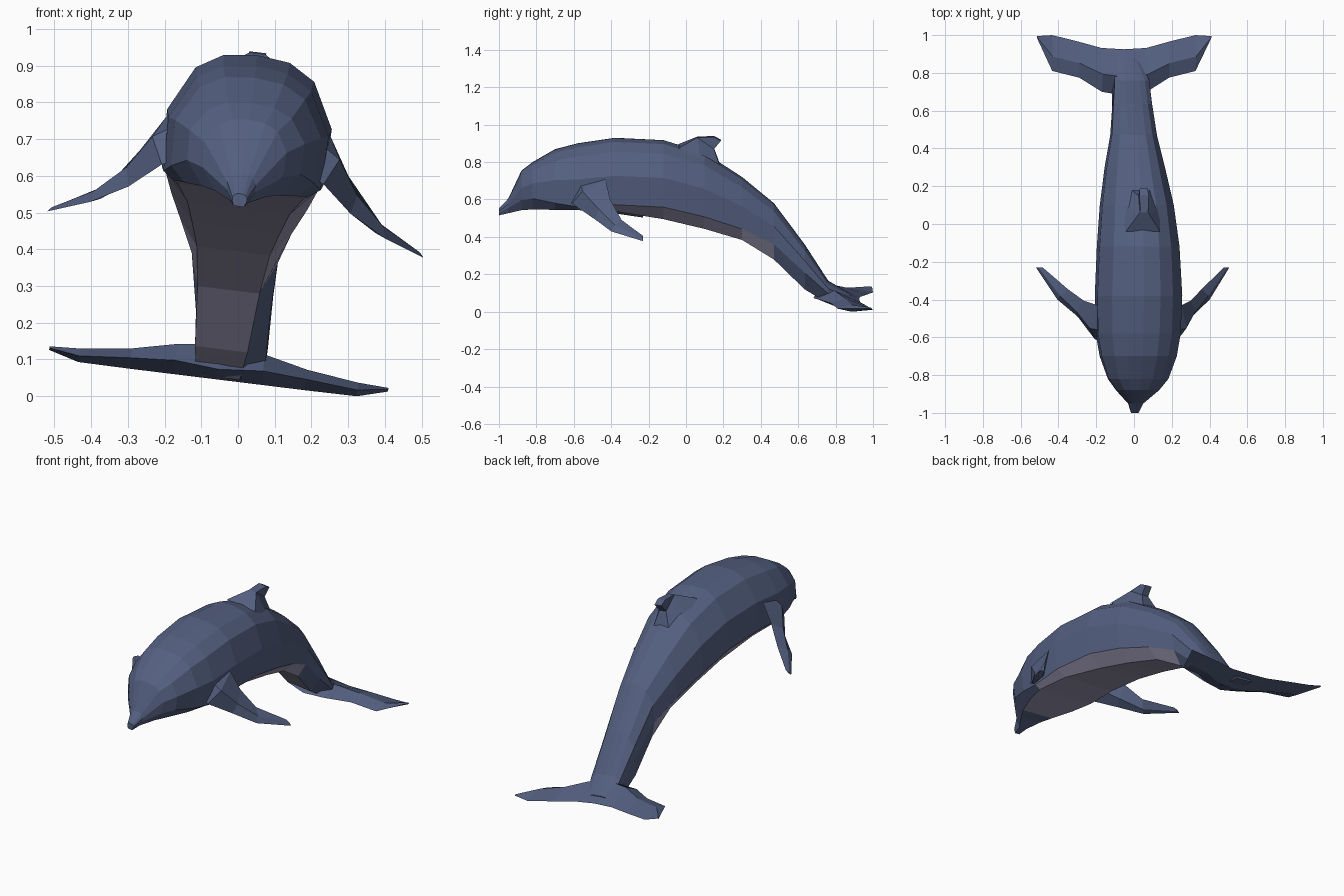
import bpy, bmesh, math
from mathutils import Vector, Matrix

if "Cube" in bpy.data.objects:
    bpy.data.objects.remove(bpy.data.objects["Cube"])

# Symmetric parts are built around the axis, then rolled and lifted together
ROLL = Matrix.Translation((0, 0, 0.5)) @ Matrix.Rotation(math.radians(7), 4, 'Y')


def material(name, rgb):
    m = bpy.data.materials.new(name)
    m.diffuse_color = (*rgb, 1)
    m.use_nodes = True
    m.node_tree.nodes["Principled BSDF"].inputs["Base Color"].default_value = m.diffuse_color
    return m


BLUE = material("slate_blue", (0.088, 0.116, 0.216))
BELLY = material("belly_grey", (0.32, 0.30, 0.43))


def finish(name, bm):
    bmesh.ops.recalc_face_normals(bm, faces=bm.faces)
    bm.transform(ROLL)
    mesh = bpy.data.meshes.new(name)
    bm.to_mesh(mesh)
    bm.free()
    mesh.materials.append(BLUE)
    mesh.materials.append(BELLY)
    ob = bpy.data.objects.new(name, mesh)
    bpy.context.collection.objects.link(ob)
    return ob


def loft(name, rings, rule=None):
    """Skin closed rings; rule(ring, side) gives the material index."""
    bm = bmesh.new()
    vs = [[bm.verts.new(p) for p in r] for r in rings]
    n = len(rings[0])
    for i in range(len(vs) - 1):
        for k in range(n):
            j = (k + 1) % n
            f = bm.faces.new((vs[i][k], vs[i][j], vs[i + 1][j], vs[i + 1][k]))
            if rule:
                f.material_index = rule(i, k)
    bm.faces.new(vs[0])
    bm.faces.new(vs[-1])
    return finish(name, bm)


# Body: y, half width, top, side edge, belly half width, belly height, side shift
STATIONS = [
    (-1.00, 0.020, 0.052, 0.030, 0.014, 0.017, 0),
    (-0.95, 0.040, 0.105, 0.060, 0.025, 0.030, 0),
    (-0.88, 0.112, 0.255, 0.110, 0.070, 0.052, 0),
    (-0.82, 0.158, 0.300, 0.125, 0.105, 0.060, 0),
    (-0.70, 0.200, 0.370, 0.105, 0.155, 0.064, 0),
    (-0.58, 0.220, 0.402, 0.088, 0.185, 0.066, 0),
    (-0.38, 0.226, 0.432, 0.100, 0.172, 0.058, 0),
    (-0.12, 0.213, 0.420, 0.085, 0.140, 0.012, 0),
    (0.10, 0.190, 0.352, 0.030, 0.120, -0.043, 0),
    (0.30, 0.155, 0.222, -0.040, 0.100, -0.105, 0),
    (0.47, 0.120, 0.082, -0.125, 0.085, -0.212, 0.006),
    (0.635, 0.103, -0.140, -0.280, 0.072, -0.375, 0.020),
    (0.76, 0.092, -0.335, -0.390, 0.060, -0.452, 0.034),
    (0.88, 0.070, -0.408, -0.430, 0.050, -0.454, 0.010),
]


def body_ring(y, w, top, edge, wb, bottom, shift):
    h = top - edge
    half = [(0.40 * w, edge + 0.97 * h), (0.72 * w, edge + 0.84 * h),
            (w, edge + 0.47 * h), (0.98 * w, edge), (wb, bottom)]
    pts = [(0, top)] + half + [(-x, z) for x, z in reversed(half)]
    return [(x + (0 if z == bottom else shift), y, z) for x, z in pts]


def body_colour(i, k):
    y = (STATIONS[i][0] + STATIONS[i + 1][0]) / 2
    if k == 5:                                    # underside
        return int(-0.8 < y < 0.72)
    if k in (4, 6):                               # lower flanks
        return int(-0.5 < y < 0.5)
    return 0


loft("body", [body_ring(*s) for s in STATIONS], body_colour)


# Lens section between a leading and a trailing point
def lens(front, rear, up, down):
    mid = front.lerp(rear, 0.4)
    return [front, mid + up, rear, mid + down]


# Flippers: leading point, trailing point, half thickness
FLIPPER = [
    ((0.16, -0.62, 0.13), (0.16, -0.43, 0.28), 0.050),
    ((0.222, -0.61, 0.105), (0.226, -0.43, 0.235), 0.042),
    ((0.305, -0.49, 0.034), (0.286, -0.405, 0.136), 0.024),
    ((0.406, -0.40, -0.021), (0.357, -0.345, 0.035), 0.014),
    ((0.516, -0.23, -0.060), (0.483, -0.23, -0.036), 0.004),
]
for side, name in ((1, "flipper_right"), (-1, "flipper_left")):
    rings = []
    for a, b, t in FLIPPER:
        a, b = (Vector((side * p[0], p[1], p[2])) for p in (a, b))
        n = (b - a).cross(Vector((side * 0.29, 0.38, -0.195))).normalized() * t
        rings.append(lens(a, b, n, -n))
    loft(name, rings)

# Tail flukes: x, leading y, trailing y, crest, leading height, trailing height, underside
FLUKE = [
    (0.00, 0.68, 0.925, -0.360, -0.430, -0.435, -0.458),
    (0.12, 0.70, 0.932, -0.375, -0.420, -0.438, -0.458),
    (0.24, 0.775, 0.965, -0.402, -0.428, -0.442, -0.458),
    (0.382, 0.81, 1.000, -0.420, -0.440, -0.446, -0.457),
    (0.465, 0.985, 0.995, -0.424, -0.428, -0.430, -0.434),
]
full = [(-s[0], *s[1:]) for s in reversed(FLUKE[1:])] + FLUKE
rings = []
for x, yf, yr, top, zf, zr, low in full:
    a, b = Vector((x, yf, zf)), Vector((x, yr, zr))
    mid = a.lerp(b, 0.4).z
    rings.append(lens(a, b, Vector((0, 0, top - mid)), Vector((0, 0, low - mid))))
loft("tail_flukes", rings)

# Dorsal fin: half width, y, z around its outline
FIN = [(0.092, -0.04, 0.388), (0.022, 0.06, 0.437), (0.024, 0.15, 0.440),
       (0.022, 0.187, 0.420), (0.022, 0.150, 0.375), (0.050, 0.180, 0.290),
       (0.100, 0.08, 0.320)]
bm = bmesh.new()
right = [bm.verts.new(p) for p in FIN]
left = [bm.verts.new((-x, y, z)) for x, y, z in FIN]
for i in range(len(FIN)):
    j = (i + 1) % len(FIN)
    bm.faces.new((right[i], right[j], left[j], left[i]))
for s in (right, left):
    for ids in ((0, 1, 6), (1, 4, 5, 6), (1, 2, 3, 4)):
        bm.faces.new([s[i] for i in ids])
finish("dorsal_fin", bm)
